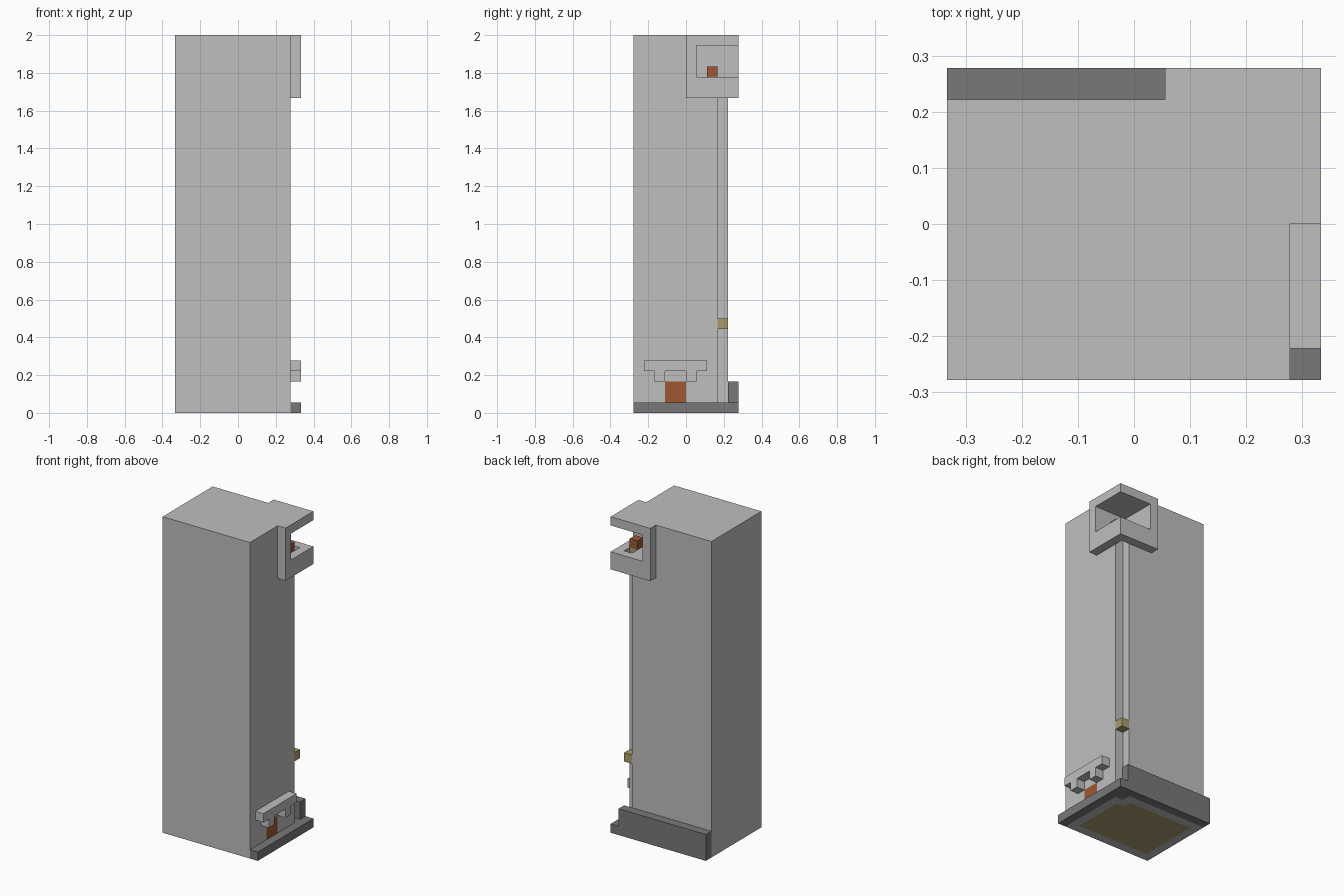
import bpy, bmesh
from mathutils import Vector

U = 1 / 18  # one block

if "Cube" in bpy.data.objects:
    bpy.data.objects.remove(bpy.data.objects["Cube"])


def material(name, rgb):
    m = bpy.data.materials.new(name)
    m.use_nodes = True
    m.diffuse_color = (*rgb, 1)
    node = next(n for n in m.node_tree.nodes if n.type == 'BSDF_PRINCIPLED')
    node.inputs["Base Color"].default_value = (*rgb, 1)
    return m


GREY = material("light grey", (0.52, 0.52, 0.52))
DARK = material("dark grey", (0.19, 0.19, 0.19))
ORANGE = material("burnt orange", (0.34, 0.095, 0.035))
BRASS = material("brass", (0.40, 0.33, 0.155))


def prism(name, outline, start, end, mat, axis='z'):
    """Extrude an outline, given in blocks, along z or x."""
    bm = bmesh.new()

    def place(a, b, c):
        return Vector((a, b, c) if axis == 'z' else (c, a, b)) * U
    face = bm.faces.new([bm.verts.new(place(a, b, start)) for a, b in outline])
    top = bmesh.ops.extrude_face_region(bm, geom=[face])["geom"]
    verts = [v for v in top if isinstance(v, bmesh.types.BMVert)]
    bmesh.ops.translate(bm, verts=verts, vec=place(0, 0, end - start))
    bmesh.ops.recalc_face_normals(bm, faces=bm.faces)
    mesh = bpy.data.meshes.new(name)
    bm.to_mesh(mesh)
    bm.free()
    mesh.materials.append(mat)
    ob = bpy.data.objects.new(name, mesh)
    bpy.context.collection.objects.link(ob)
    return ob


def box(name, x, y, z, mat):
    corners = [(x[0], y[0]), (x[1], y[0]), (x[1], y[1]), (x[0], y[1])]
    return prism(name, corners, z[0], z[1], mat)


def cut(ob, cutter):
    mod = ob.modifiers.new(cutter.name, 'BOOLEAN')
    mod.operation = 'DIFFERENCE'
    mod.solver = 'EXACT'
    mod.object = cutter
    cutter.hide_render = True
    cutter.display_type = 'WIRE'
    cutter.hide_set(True)


# Tower with overhanging corner bracket
tower = prism("tower", [(-6, -5), (5, -5), (5, 0), (6, 0), (6, 5),
                        (1, 5), (1, 4), (-6, 4)], 0, 36, GREY)
cut(tower, prism("underside_cutter", [(0, 4), (4, 4), (4, 3), (5, 3), (5, -1),
                                      (7, -1), (7, 6), (0, 6)], -1, 30, GREY))
cut(tower, box("channel_cutter", (4, 5), (3, 4), (29, 33), GREY))
cut(tower, box("recess_cutter", (2, 7), (1, 6), (32, 35), GREY))

# Brass core showing under the tower
core = [(-5, -4), (4, -4), (4, 2), (3, 2), (3, 3), (-5, 3)]
cut(tower, prism("core_cutter", core, -1, 1, GREY))
prism("core", core, 0, 1, BRASS)

# Orange inlay set flush in the side
cut(tower, box("inlay_cutter", (4, 6), (-2, 0), (1, 3), GREY))
box("side_inlay", (4, 5), (-2, 0), (1, 3), ORANGE)

# Orange block on a brass seat inside the bracket
cut(tower, box("seat_cutter", (4, 5), (2, 3.5), (31, 33), GREY))
box("bracket_seat", (4, 5), (2, 3), (31, 32), BRASS)
box("bracket_block", (4, 5), (2, 3), (32, 33), ORANGE)

# Brass stop in the corner channel
box("channel_stop", (4, 5), (3, 4), (8, 9), BRASS)

# Dark base ledge with a raised back flange
base = prism("base", [(5, -5), (6, -5), (6, 5), (-6, 5), (-6, 4),
                      (4, 4), (4, 3), (5, 3)], 0, 3, DARK)
cut(base, prism("base_cutter", [(4, -6), (7, -6), (7, 6), (5, 6),
                                (5, 4), (4, 4)], 1, 4, DARK))

# Side clasp with two legs
prism("clasp", [(-4, 5), (2, 5), (2, 4), (1, 4), (1, 3), (0, 3), (0, 4),
                (-2, 4), (-2, 3), (-3, 3), (-3, 4), (-4, 4)], 5, 6, GREY, 'x')
